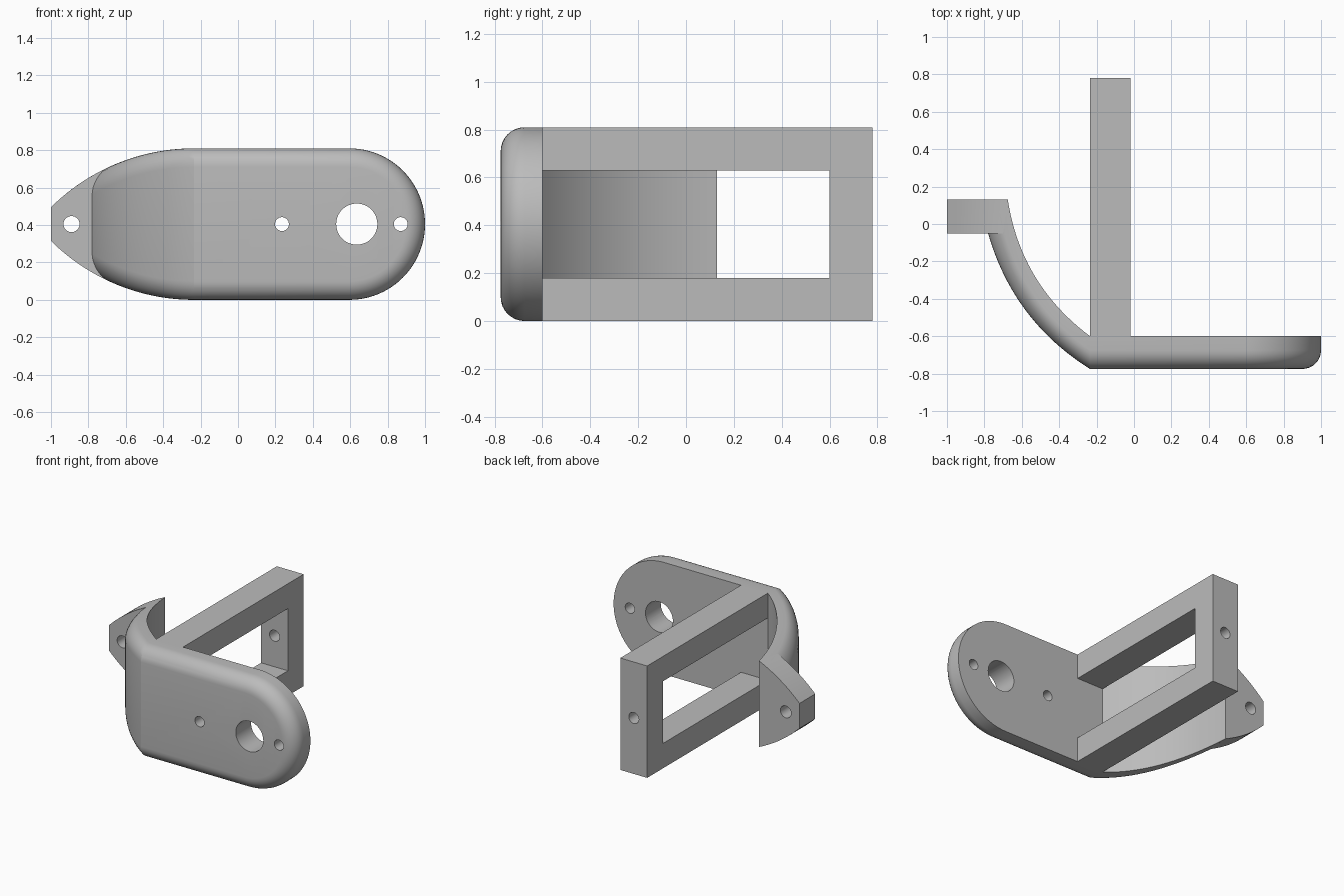
import bpy, bmesh, math
from mathutils import Vector

if "Cube" in bpy.data.objects:
    bpy.data.objects.remove(bpy.data.objects["Cube"], do_unlink=True)

MID = 0.405            # half height, also radius of the rounded end
BEND, END = -0.235, 0.595
BACK, FRONT = -0.6, -0.775
FILLET = 0.1
TAPER = 1.087          # radius of the tapering arm silhouette

grey = bpy.data.materials.new("grey_metal")
grey.use_nodes = True
grey.diffuse_color = (0.5, 0.5, 0.5, 1)
grey.node_tree.nodes["Principled BSDF"].inputs["Base Color"].default_value = (0.5, 0.5, 0.5, 1)


def finish(bm, name):
    bmesh.ops.remove_doubles(bm, verts=bm.verts, dist=0.0005)
    bmesh.ops.recalc_face_normals(bm, faces=bm.faces)
    mesh = bpy.data.meshes.new(name)
    bm.to_mesh(mesh)
    bm.free()
    mesh.materials.append(grey)
    ob = bpy.data.objects.new(name, mesh)
    bpy.context.collection.objects.link(ob)
    return ob


def activate(ob):
    bpy.ops.object.select_all(action='DESELECT')
    ob.select_set(True)
    bpy.context.view_layer.objects.active = ob


def drill(ob, x, y, radius):
    """Cut a round hole along y at mid height."""
    bpy.ops.mesh.primitive_cylinder_add(vertices=48, radius=radius, depth=0.5,
                                        location=(x, y, MID), rotation=(math.pi / 2, 0, 0))
    cutter = bpy.context.object
    cutter.hide_render = True
    activate(ob)
    mod = ob.modifiers.new("hole", 'BOOLEAN')
    mod.operation, mod.solver, mod.object = 'DIFFERENCE', 'EXACT', cutter
    bpy.ops.object.modifier_apply(modifier=mod.name)
    bpy.data.objects.remove(cutter, do_unlink=True)


def half_height(x):
    dx = min(0, x - BEND)
    return MID - TAPER + math.sqrt(TAPER ** 2 - dx ** 2)


def bow(p, q, sag, t):
    """Shallow curve from p to q, bulging to the right-hand front."""
    p, q = Vector(p), Vector(q)
    d = (q - p).normalized()
    c = (p + q) / 2 + Vector((d.y, -d.x)) * 2 * sag
    return p * (1 - t) ** 2 + c * 2 * t * (1 - t) + q * t * t


def loft(name, stations, layers):
    """Solid, mirrored about mid height; a station maps (depth, inset) to x, y, half height."""
    bm = bmesh.new()
    grid = []
    for side in (1, -1):
        rows = []
        for st in stations:
            row = []
            for f, d in layers:
                x, y, h = st(f, d)
                row.append(bm.verts.new((x, y, MID + side * h)))
            rows.append(row)
        grid.append(rows)
    top, low = grid
    for i in range(len(stations) - 1):
        for rows in grid:
            for j in range(len(layers) - 1):
                bm.faces.new((rows[i][j], rows[i + 1][j], rows[i + 1][j + 1], rows[i][j + 1]))
        for j in (0, -1):
            bm.faces.new((top[i][j], top[i + 1][j], low[i + 1][j], low[i][j]))
    for i in (0, -1):
        bm.faces.new(top[i] + low[i][::-1])
    return finish(bm, name)


# Stations along the curved arm, the straight plate and its round end
def arm_station(t):
    inner = bow((-0.675, 0.13), (BEND, BACK), 0.087, t)
    outer = bow((-0.78, -0.05), (BEND, FRONT), 0.087, t)

    def st(f, d):
        p = inner.lerp(outer, f)
        return p.x, p.y, half_height(p.x) - d
    return st


def end_station(a):
    return lambda f, d: (END + (MID - d) * math.cos(a), BACK + (FRONT - BACK) * f,
                         (MID - d) * math.sin(a))


def tab_station(back_x, front_x):
    def st(f, d):
        x = back_x + (front_x - back_x) * f
        return x, 0.13 - 0.18 * f, half_height(x)
    return st


# Front plate and arm in one filleted body
layers = [(0, 0)]
depth = FILLET / (BACK - FRONT)
for k in range(9):
    a = k / 8 * math.pi / 2
    layers.append((1 - depth * (1 - math.sin(a)), FILLET * (1 - math.cos(a))))
path = [arm_station(k / 24) for k in range(25)]
path += [end_station(math.pi / 2 * (1 - k / 24)) for k in range(25)]
body = loft("plate_and_arm", path, layers)
for x, r in ((0.235, 0.037), (0.635, 0.11), (0.87, 0.037)):
    drill(body, x, -0.7, r)

# Mounting tab at the end of the arm
n = 12
tab = loft("mounting_tab", [tab_station(-1 + 0.325 * k / n, -1 + 0.3 * k / n)
                            for k in range(n + 1)], [(0, 0), (1, 0)])
drill(tab, -0.89, 0.04, 0.043)

# Open rectangular frame standing off the back of the plate
bm = bmesh.new()
outline = [(-0.605, 0), (0.78, 0), (0.78, 0.81), (-0.605, 0.81),
           (-0.605, 0.63), (0.6, 0.63), (0.6, 0.18), (-0.605, 0.18)]
face = bm.faces.new([bm.verts.new((BEND, y, z)) for y, z in outline])
ext = bmesh.ops.extrude_face_region(bm, geom=[face])
bmesh.ops.translate(bm, vec=(0.215, 0, 0),
                    verts=[v for v in ext["geom"] if isinstance(v, bmesh.types.BMVert)])
frame = finish(bm, "rear_frame")
drill(frame, -0.128, 0.7, 0.04)

for ob in (body, tab, frame):
    activate(ob)
    bpy.ops.object.shade_smooth_by_angle(angle=math.radians(30))
